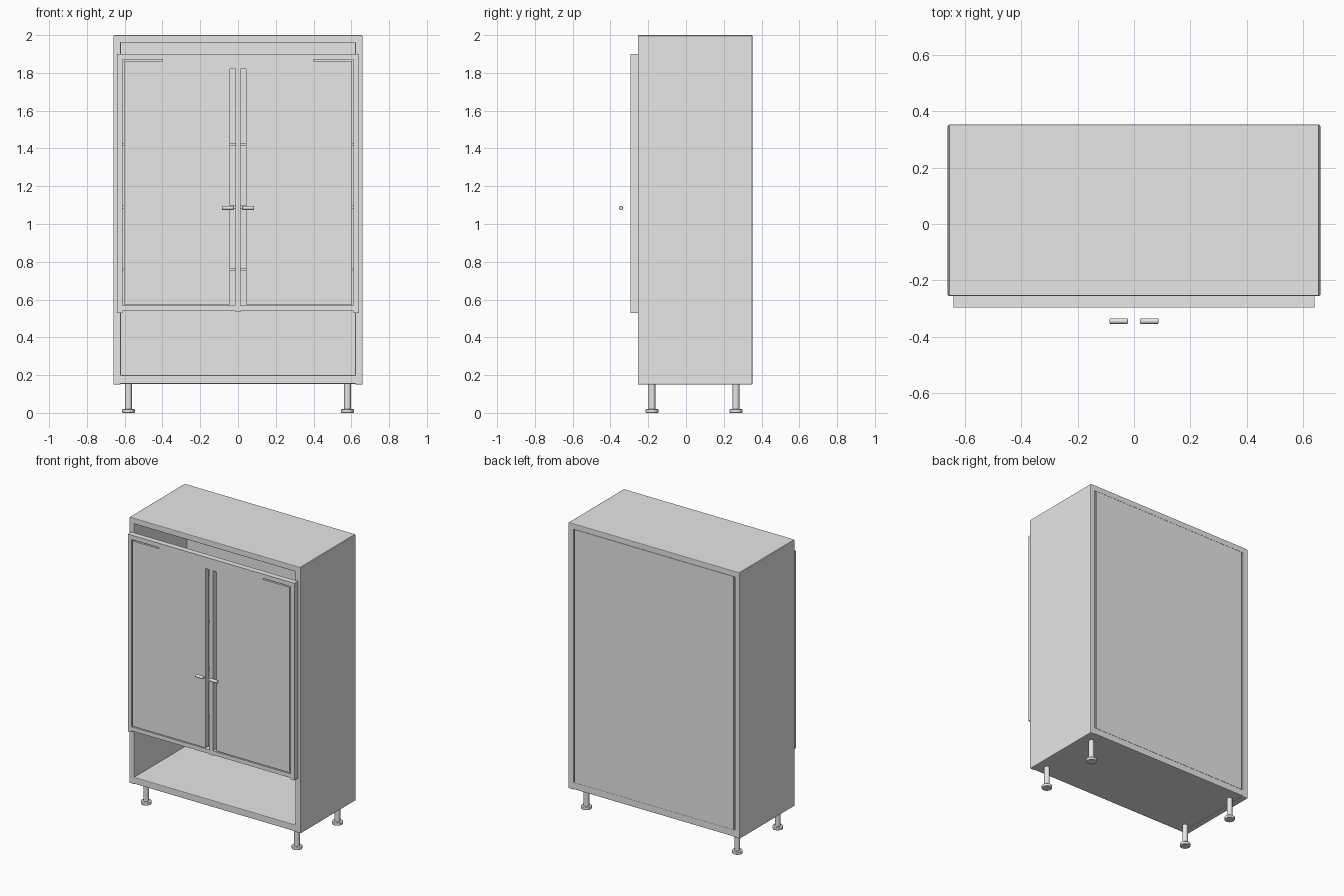
import bpy

cube = bpy.data.objects.get("Cube")
if cube:
    bpy.data.objects.remove(cube, do_unlink=True)

# Single painted finish
grey = bpy.data.materials.new("light grey")
grey.use_nodes = True
colour = (0.8, 0.8, 0.8, 1)
grey.diffuse_color = colour
grey.node_tree.nodes["Principled BSDF"].inputs["Base Color"].default_value = colour


def box(name, x, y, z, bevel=0.0):
    """Box spanning the given (low, high) ranges."""
    spans = (x, y, z)
    bpy.ops.mesh.primitive_cube_add(size=1, location=[(a + b) / 2 for a, b in spans])
    ob = bpy.context.object
    ob.name = name
    ob.scale = [b - a for a, b in spans]
    bpy.ops.object.transform_apply(location=False, rotation=False, scale=True)
    ob.data.materials.append(grey)
    if bevel:
        mod = ob.modifiers.new("soft edges", "BEVEL")
        mod.width = bevel
        mod.segments = 2
    return ob


def cylinder(name, radius, length, centre, rotation=(0, 0, 0), bevel=0.0):
    bpy.ops.mesh.primitive_cylinder_add(vertices=32, radius=radius, depth=length,
                                        location=centre, rotation=rotation)
    ob = bpy.context.object
    ob.name = name
    ob.data.materials.append(grey)
    bpy.ops.object.shade_smooth_by_angle()
    if bevel:
        mod = ob.modifiers.new("soft rim", "BEVEL")
        mod.width = bevel
        mod.segments = 2
        mod.limit_method = "ANGLE"
    return ob


def mirrored(x, side):
    return tuple(sorted((x[0] * side, x[1] * side)))


FRONT, BACK = -0.255, 0.352
HALF, INNER = 0.66, 0.62
BASE, FLOOR, CEILING, TOP = 0.15, 0.2, 1.96, 2.0
depth = (FRONT, BACK)

# Carcass
box("top_panel", (-0.655, 0.655), depth, (CEILING, TOP), 0.004)
box("bottom_panel", (-0.65, 0.65), depth, (BASE + 0.004, FLOOR), 0.004)
box("back_panel", (-INNER, INNER), (0.325, 0.34), (FLOOR, CEILING))
box("back_cover", (-0.61, 0.61), (0.339, BACK - 0.001), (FLOOR, CEILING))

# Inner shelves
for i in range(3):
    z = 0.76 + 0.33 * i
    box(f"shelf_{i + 1}", (-INNER, INNER), (-0.22, 0.325), (z - 0.008, z + 0.008))

# Centre post between the doors
door = (-0.295, FRONT)
box("centre_post", (-0.013, 0.013), door, (0.535, 1.9))

for side, label in ((1, "left"), (-1, "right")):
    def part(name, x, y, z, bevel=0.0):
        return box(f"{label}_{name}", mirrored(x, side), y, z, bevel)

    part("side_panel", (INNER, HALF), depth, (BASE, TOP - 0.003), 0.005)

    # Door surround
    part("door_stile", (0.612, 0.64), door, (0.53, 1.9))
    part("door_top_rail", (0.013, 0.612), door, (1.87, 1.9))
    part("door_bottom_rail", (0.013, 0.612), door, (0.54, 0.568))

    # Door leaf with narrow open joints around it
    part("door_leaf", (0.043, 0.604), door, (0.574, 1.862))
    part("door_head", (0.043, 0.4), door, (1.862, 1.87))
    part("door_corner", (0.013, 0.043), door, (1.82, 1.87))

    # Handle
    cylinder(f"{label}_handle", 0.01, 0.064, (0.054 * side, -0.344, 1.085),
             (0, 1.5708, 0), 0.003)

    # Legs
    for y, place in ((-0.18, "front"), (0.265, "back")):
        x = 0.58 * side
        cylinder(f"{label}_{place}_leg", 0.018, 0.145, (x, y, 0.085))
        cylinder(f"{label}_{place}_foot", 0.034, 0.02, (x, y, 0.01), bevel=0.003)
